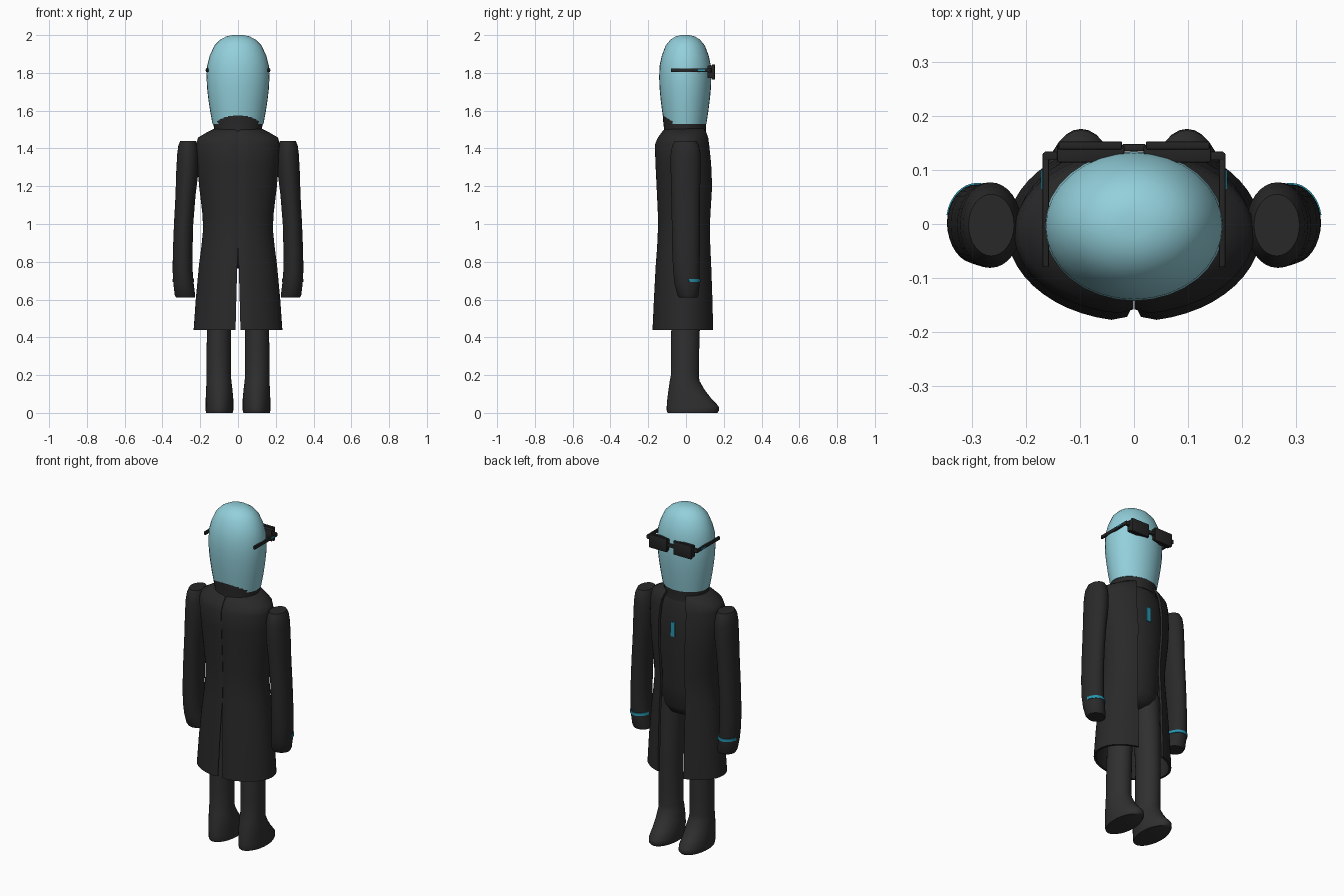
import bpy, bmesh, math
from mathutils import Vector

if "Cube" in bpy.data.objects:
    bpy.data.objects.remove(bpy.data.objects["Cube"])


def material(name, rgb):
    m = bpy.data.materials.new(name)
    m.diffuse_color = (*rgb, 1)
    m.use_nodes = True
    m.node_tree.nodes["Principled BSDF"].inputs["Base Color"].default_value = m.diffuse_color
    return m


SKIN = material("pale_cyan", (0.29, 0.63, 0.71))
CLOTH = material("charcoal", (0.022, 0.022, 0.023))
TROUSER = material("dark_grey", (0.029, 0.029, 0.029))
FRAME = material("frame_black", (0.018, 0.018, 0.018))
GLOW = material("bright_cyan", (0.02, 0.30, 0.42))


def finish(name, bm, mat, angle=40):
    bmesh.ops.recalc_face_normals(bm, faces=bm.faces)
    me = bpy.data.meshes.new(name)
    bm.to_mesh(me)
    bm.free()
    me.materials.append(mat)
    ob = bpy.data.objects.new(name, me)
    bpy.context.collection.objects.link(ob)
    bpy.ops.object.select_all(action='DESELECT')
    ob.select_set(True)
    bpy.context.view_layer.objects.active = ob
    bpy.ops.object.shade_smooth_by_angle(angle=math.radians(angle))
    return ob


def loft(name, rings, mat, angle=40):
    """Skin closed rings of points and cap both ends."""
    bm = bmesh.new()
    loops = [[bm.verts.new(p) for p in r] for r in rings]
    n = len(loops[0])
    for a, b in zip(loops, loops[1:]):
        for i in range(n):
            j = (i + 1) % n
            bm.faces.new((a[i], a[j], b[j], b[i]))
    bm.faces.new(loops[0])
    bm.faces.new(loops[-1])
    return finish(name, bm, mat, angle)


def oval(z, cx, cy, rx, ry, n=32):
    return [(cx + rx * math.cos(2 * math.pi * i / n),
             cy + ry * math.sin(2 * math.pi * i / n), z) for i in range(n)]


def box(name, lo, hi, mat, bevel=0.0):
    bm = bmesh.new()
    bmesh.ops.create_cube(bm, size=1)
    for v in bm.verts:
        v.co = Vector([(a + b) / 2 + c * (b - a) for a, b, c in zip(lo, hi, v.co)])
    if bevel:
        bmesh.ops.bevel(bm, geom=bm.edges[:], offset=bevel, segments=2,
                        affect='EDGES', profile=0.5)
    return finish(name, bm, mat, 30)


def interp(table, z):
    """Linear lookup of a row of sizes by height."""
    for a, b in zip(table, table[1:]):
        if a[0] <= z <= b[0]:
            f = (z - a[0]) / (b[0] - a[0])
            return [p + f * (q - p) for p, q in zip(a, b)]


# Head
HEAD = [(1.53, .135), (1.6, .148), (1.66, .157), (1.72, .164), (1.78, .1665),
        (1.84, .163), (1.89, .15), (1.945, .125), (1.975, .095), (1.993, .062), (2.0, .028)]
loft("head", [oval(z, 0, -.004, r, r * .83) for z, r in HEAD], SKIN, 60)

# Stand-up collar
loft("collar", [oval(1.47, 0, -.006, .128, .113), oval(1.51, 0, -.006, .127, .111),
                oval(1.545, 0, -.006, .135, .115), oval(1.575, 0, -.006, .138, .117)], CLOTH)

# Torso under the coat
TORSO = [(.765, .05, .04), (.785, .105, .08), (.83, .14, .102), (.95, .15, .112),
         (1.1, .157, .118), (1.25, .17, .124), (1.4, .175, .12), (1.46, .15, .105),
         (1.5, .11, .095)]
loft("torso", [oval(z, 0, 0, rx, ry) for z, rx, ry in TORSO], CLOTH, 60)

# Chest badge
box("chest_badge", (-.014, .119, 1.26), (.014, .128, 1.345), GLOW)

# Coat: height, half width, back y, front y, back slit, front opening
COAT = [(.44, .235, -.180, .155, .013, .085), (.6, .224, -.172, .152, .009, .085),
        (.78, .207, -.162, .147, .004, .085), (.88, .194, -.154, .143, .001, .083),
        (.97, .185, -.150, .140, .001, .08), (1.05, .188, -.150, .143, .001, .08),
        (1.2, .206, -.157, .152, .001, .085), (1.32, .217, -.163, .147, .001, .09),
        (1.42, .222, -.166, .134, .001, .085), (1.458, .212, -.150, .127, .001, .078),
        (1.485, .165, -.130, .119, .001, .07), (1.505, .125, -.112, .109, .001, .065)]


def coat_ring(row, side, n=22, thick=.013):
    z, hw, back, front, slit, opening = row
    cy, ry = (back + front) / 2, (front - back) / 2
    t0, t1 = math.asin(slit / hw), math.pi - math.asin(opening / hw)
    ring = []
    for inset, order in ((0, range(n + 1)), (thick, range(n, -1, -1))):
        for i in order:
            t = t0 + (t1 - t0) * i / n
            # rounded seam edge at the centre back
            dip = .008 if i == 0 and inset == 0 else 0
            ring.append((side * max((hw - inset) * math.sin(t), slit),
                         cy - (ry - inset - dip) * math.cos(t), z))
    return ring


for side, tag in ((-1, "left"), (1, "right")):
    loft("coat_half_" + tag, [coat_ring(r, side) for r in COAT], CLOTH, 50)

    # Sleeve: height, centre x, centre y, radius x, radius y
    SLEEVE = [(.61, .277, .012, .05, .048), (.625, .281, .01, .054, .056),
              (.68, .288, .006, .054, .066), (.75, .293, .002, .053, .070),
              (.85, .293, 0, .052, .073), (1.0, .288, -.001, .051, .074),
              (1.15, .278, -.002, .053, .076), (1.28, .268, -.002, .059, .079),
              (1.37, .265, -.002, .057, .079), (1.415, .265, -.002, .051, .071),
              (1.44, .264, -.002, .042, .057)]
    loft("sleeve_" + tag, [oval(z, side * x, y, rx, ry) for z, x, y, rx, ry in SLEEVE], CLOTH, 50)

    # Glowing cuff band around the front of the sleeve
    rings = []
    for k in range(17):
        t = math.radians(10 + 160 * k / 16)
        section = []
        for z, off in ((.692, -.004), (.692, .004), (.708, .004), (.708, -.004)):
            _, x, y, rx, ry = interp(SLEEVE, z)
            section.append((side * (x + (rx + off) * math.cos(t)),
                            y + (ry + off) * math.sin(t), z))
        rings.append(section)
    loft("cuff_band_" + tag, rings, GLOW)

    # Leg with boot: height, centre x, back y, front y, half width
    LEG = [(0, .098, -.098, .165, .070), (.012, .098, -.102, .176, .073),
           (.035, .098, -.102, .173, .073), (.075, .098, -.099, .135, .073),
           (.12, .099, -.093, .100, .070), (.17, .101, -.086, .071, .066),
           (.2, .102, -.080, .068, .064), (.3, .102, -.080, .069, .065),
           (.44, .101, -.078, .073, .063), (.65, .092, -.076, .078, .069),
           (.86, .080, -.076, .080, .072)]
    loft("leg_" + tag, [oval(z, side * x, (b + f) / 2, w, (f - b) / 2)
                        for z, x, b, f, w in LEG], TROUSER, 50)

    # Glasses: lens block, brow plate, temple arm and its light
    def span(a, b):
        return sorted((side * a, side * b))

    def sided(name, xs, ys, zs, mat, bevel=0.0):
        x0, x1 = span(*xs)
        box(name + "_" + tag, (x0, ys[0], zs[0]), (x1, ys[1], zs[1]), mat, bevel)

    sided("lens_block", (.018, .142), (.114, .146), (1.772, 1.838), FRAME, .003)
    sided("brow_plate", (.022, .140), (.138, .153), (1.765, 1.845), FRAME, .003)
    sided("temple_arm", (.157, .169), (-.08, .132), (1.804, 1.824), FRAME, .003)
    sided("temple_hinge", (.138, .166), (.118, .134), (1.802, 1.826), FRAME, .002)
    sided("temple_light", (.165, .172), (.064, .1), (1.811, 1.819), GLOW)

# Bridge between the lenses
box("glasses_bridge", (-.022, .134, 1.797), (.022, .148, 1.817), FRAME, .003)
